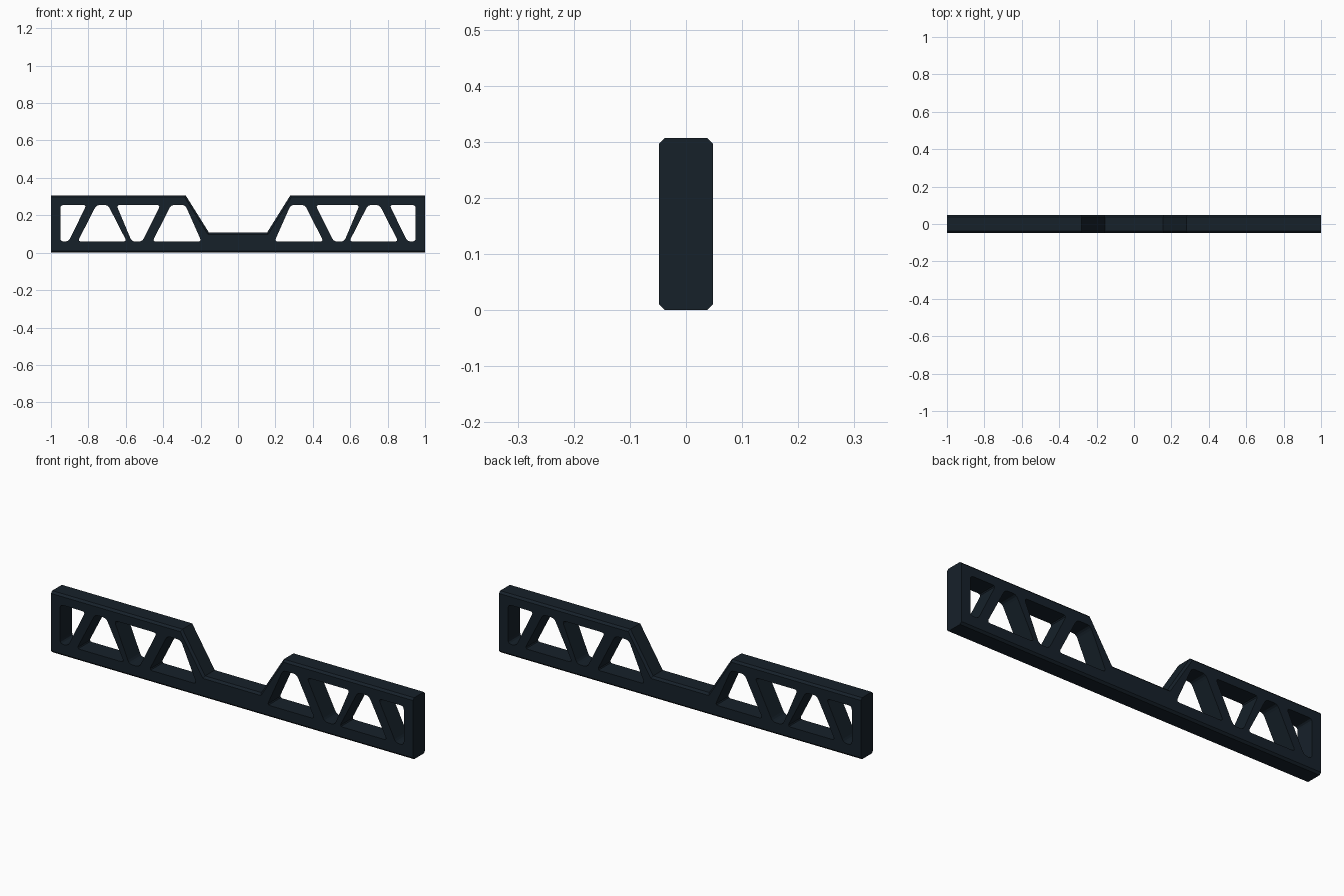
import bpy, bmesh
from mathutils import Vector

if "Cube" in bpy.data.objects:
    bpy.data.objects.remove(bpy.data.objects["Cube"])

HALF_DEPTH = 0.048
CHAMFER = 0.010


def prism(bm, pts, half):
    """Extrude an x/z outline symmetrically along y."""
    face = bm.faces.new([bm.verts.new((x, -half, z)) for x, z in pts])
    ext = bmesh.ops.extrude_face_region(bm, geom=[face])
    verts = [g for g in ext["geom"] if isinstance(g, bmesh.types.BMVert)]
    bmesh.ops.translate(bm, verts=verts, vec=(0, 2 * half, 0))


def rounded(pts, r=0.018, steps=3):
    """Soften each corner of a closed outline with a short curve."""
    out = []
    n = len(pts)
    for i in range(n):
        a, p, b = (Vector(pts[(i + k) % n]) for k in (-1, 0, 1))
        s = p + (a - p).normalized() * min(r, (a - p).length * 0.4)
        e = p + (b - p).normalized() * min(r, (b - p).length * 0.4)
        for k in range(steps + 1):
            t = k / steps
            out.append(s * (1 - t) ** 2 + p * 2 * t * (1 - t) + e * t * t)
    return out


def make_object(name, bm):
    bmesh.ops.recalc_face_normals(bm, faces=bm.faces[:])
    me = bpy.data.meshes.new(name)
    bm.to_mesh(me)
    bm.free()
    ob = bpy.data.objects.new(name, me)
    bpy.context.collection.objects.link(ob)
    return ob


# Bar outline with the dropped centre
right = [(1, 0), (1, 0.307), (0.28, 0.307), (0.155, 0.107)]
outline = right + [(-x, z) for x, z in reversed(right)]
bm = bmesh.new()
prism(bm, outline, HALF_DEPTH)

# Chamfer the long front and back edges, leaving the ends square
edges = []
for e in bm.edges:
    a, b = (v.co for v in e.verts)
    along_y = abs(a.y - b.y) > 1e-4
    at_end = abs(a.x - b.x) < 1e-4
    if not along_y and not at_end:
        edges.append(e)
bmesh.ops.bevel(bm, geom=edges, offset=CHAMFER, offset_type='OFFSET',
                segments=1, profile=0.5, affect='EDGES')
bar = make_object("truss_bar", bm)

# Truss openings of the right half, mirrored to the left
openings = [
    [(0.195, 0.06), (0.457, 0.06), (0.358, 0.255), (0.282, 0.255)],
    [(0.415, 0.255), (0.65, 0.255), (0.568, 0.06), (0.512, 0.06)],
    [(0.595, 0.06), (0.857, 0.06), (0.757, 0.255), (0.695, 0.255)],
    [(0.81, 0.255), (0.95, 0.255), (0.95, 0.06), (0.906, 0.06)],
]
bm = bmesh.new()
for pts in openings:
    for side in (1, -1):
        prism(bm, [(side * x, z) for x, z in rounded(pts)], 0.1)
cutter = make_object("opening_cutter", bm)
cutter.hide_render = True

cut = bar.modifiers.new("Openings", 'BOOLEAN')
cut.operation = 'DIFFERENCE'
cut.solver = 'EXACT'
cut.object = cutter
bpy.context.view_layer.objects.active = bar
bar.select_set(True)
bpy.ops.object.modifier_apply(modifier=cut.name)
bpy.data.objects.remove(cutter)

# Dark blue-black finish
mat = bpy.data.materials.new("dark_finish")
mat.diffuse_color = (0.008, 0.015, 0.023, 1)
mat.use_nodes = True
mat.node_tree.nodes["Principled BSDF"].inputs["Base Color"].default_value = mat.diffuse_color
bar.data.materials.clear()
bar.data.materials.append(mat)
